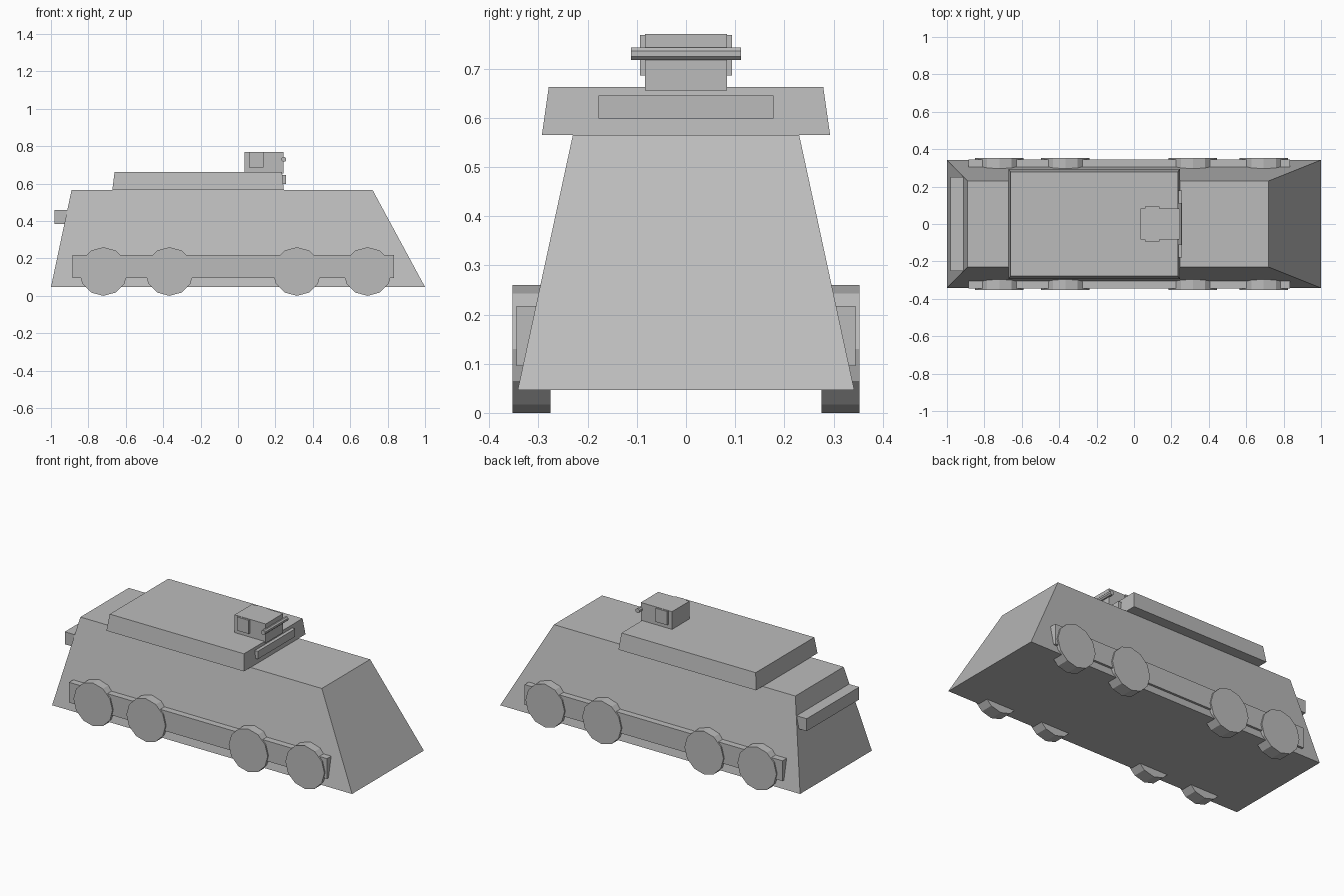
import bpy, bmesh, math
from mathutils import Matrix

if "Cube" in bpy.data.objects:
    bpy.data.objects.remove(bpy.data.objects["Cube"])

grey = bpy.data.materials.new("plain_grey")
grey.diffuse_color = (0.5, 0.5, 0.5, 1)
grey.use_nodes = True
grey.node_tree.nodes["Principled BSDF"].inputs["Base Color"].default_value = grey.diffuse_color


def finish(name, bm):
    bmesh.ops.recalc_face_normals(bm, faces=bm.faces)
    mesh = bpy.data.meshes.new(name)
    bm.to_mesh(mesh)
    bm.free()
    mesh.materials.append(grey)
    obj = bpy.data.objects.new(name, mesh)
    bpy.context.collection.objects.link(obj)
    return obj


def frustum(name, z0, z1, x_low, x_high, y_low, y_high):
    """Tapered block: x and y ranges at the bottom and at the top."""
    bm = bmesh.new()
    bmesh.ops.create_cube(bm, size=1)
    for v in bm.verts:
        xs, ys, z = (x_high, y_high, z1) if v.co.z > 0 else (x_low, y_low, z0)
        v.co = (xs[v.co.x > 0], ys[v.co.y > 0], z)
    return finish(name, bm)


def box(name, x, y, z):
    return frustum(name, z[0], z[1], x, x, y, y)


def cylinder(name, center, radius, length, sides, turn=0.0):
    """Flat-sided cylinder lying along y."""
    bm = bmesh.new()
    bmesh.ops.create_cone(bm, cap_ends=True, segments=sides, radius1=radius,
                          radius2=radius, depth=length)
    rot = Matrix.Rotation(math.pi / 2, 4, 'X') @ Matrix.Rotation(turn, 4, 'Z')
    bmesh.ops.transform(bm, matrix=Matrix.Translation(center) @ rot, verts=bm.verts)
    return finish(name, bm)


# Main hull with sloped ends and sides
frustum("hull", 0.047, 0.565, (-1, 1), (-0.89, 0.72), (-0.342, 0.342), (-0.23, 0.23))

# Overhanging upper deck and its front vision slot
frustum("upper_deck", 0.565, 0.663, (-0.672, 0.245), (-0.66, 0.235),
        (-0.293, 0.293), (-0.279, 0.279))
box("front_slot", (0.22, 0.257), (-0.178, 0.178), (0.598, 0.645))

# Small turret, side plates and cross rod
box("turret", (0.035, 0.243), (-0.083, 0.083), (0.655, 0.77))
for side, label in ((1, "left"), (-1, "right")):
    box("turret_plate_" + label, (0.06, 0.137), sorted((side * 0.07, side * 0.094)),
        (0.686, 0.768))
cylinder("cross_rod", (0.245, 0, 0.73), 0.014, 0.224, 8, math.pi / 8)

# Rear storage box
box("rear_box", (-0.98, -0.90), (-0.25, 0.25), (0.385, 0.46))

# Side bars and wheels
for side, label in ((1, "left"), (-1, "right")):
    box("axle_bar_" + label, (-0.885, 0.835), sorted((side * 0.28, side * 0.345)),
        (0.095, 0.217))
    for i, x in enumerate((-0.72, -0.367, 0.315, 0.693)):
        cylinder(f"wheel_{label}_{i + 1}", (x, side * 0.314, 0.13), 0.13, 0.078, 12)
